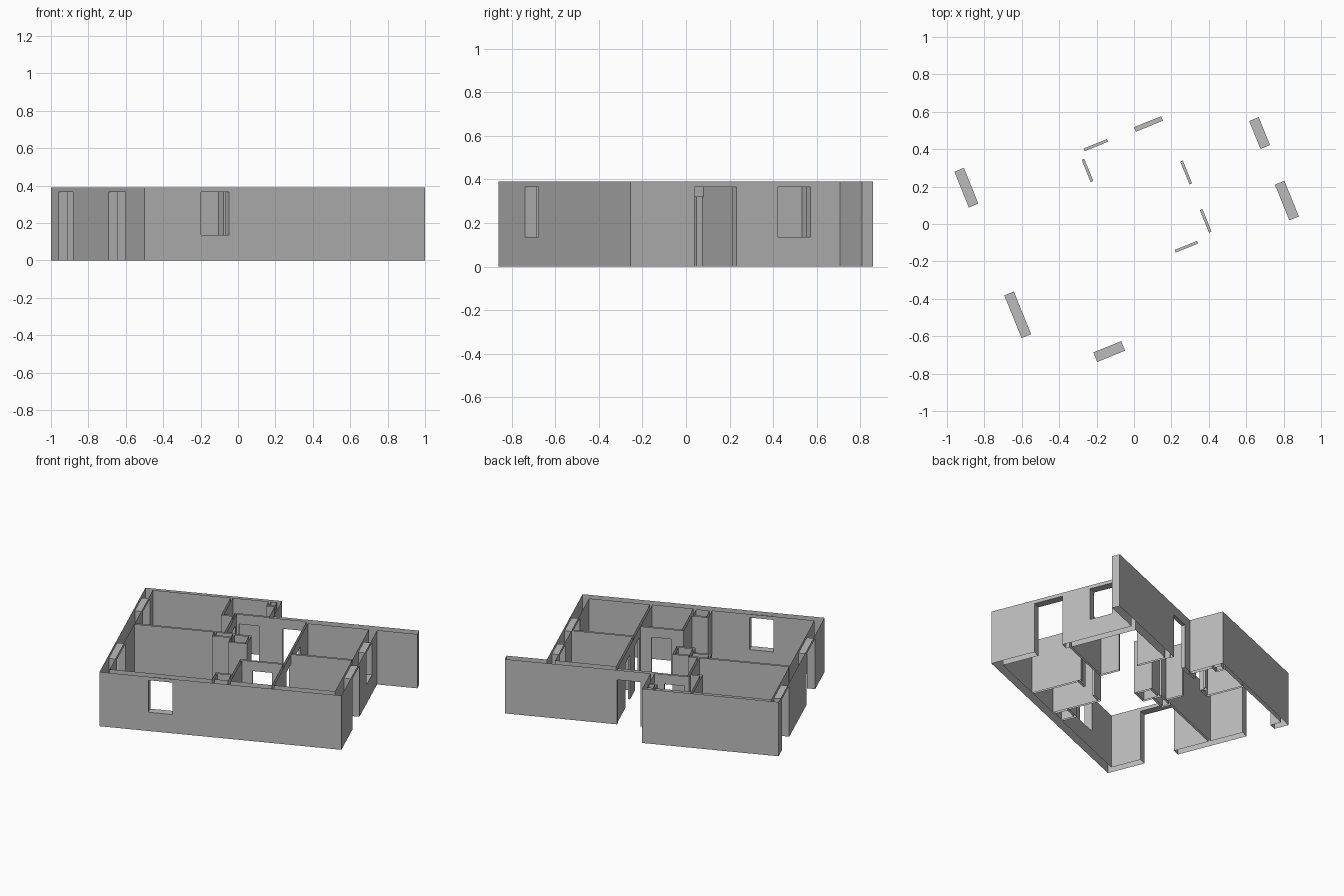
import bpy, bmesh, math
from mathutils import Matrix, Vector

cube = bpy.data.objects.get("Cube")
if cube:
    bpy.data.objects.remove(cube, do_unlink=True)

HEIGHT = 0.39
DOOR, TALL, SILL = 0.32, 0.365, 0.135   # opening heights
T, M, P = 0.055, 0.026, 0.015           # thick, medium and partition walls
WIDTH, DEPTH, BACK = 1.618, 1.333, 1.09

# Plan rectangles (u0, u1, v0, v1), measured along the tilted house axes
outer = [
    (0, WIDTH, 0, T),                         # front
    (0, T, 0, DEPTH),                         # left side
    (WIDTH - T, WIDTH, 0, BACK),              # right side
    (0, 0.912, DEPTH - M, DEPTH),             # back of deep block
    (0.912 - M, 0.912, BACK - M, DEPTH),      # step between blocks
    (0.912 - M, 1.145, BACK - M, BACK),       # entrance wall
    (1.14, 1.887, BACK - T, BACK),            # back and wing wall
]
partitions = [
    (T, 0.67, 0.77, 0.77 + P),                # between the two left rooms
    (0.655, 0.655 + P, 0.77, 1.085),          # left room to hall
    (0.575, 0.575 + P, 1.035, DEPTH - M),     # bathroom side
    (0.575, 0.67, 1.035, 1.035 + P),          # bathroom jog
    (0.655, 0.9, 1.07, 1.07 + P),             # bathroom to hall
    (1.14, 1.14 + P, T, BACK - T),            # hall to right rooms
    (1.14, WIDTH - T, 0.547, 0.547 + P),      # between the two right rooms
    (0.85, 0.85 + P, T, 0.40),                # small room side
    (0.85, 1.15, 0.385, 0.385 + P),           # small room to hall
]


def shaft(u0, u1, v0, v1):
    """Four thin walls around an open duct."""
    return [(u0, u1, v0, v0 + P), (u0, u1, v1 - P, v1),
            (u0, u0 + P, v0, v1), (u1 - P, u1, v0, v1)]


shafts = (shaft(0.83, 0.90, 1.24, 1.32) + shaft(0.74, 0.86, 0.045, 0.165)
          + shaft(0.59, 0.73, 0.71, 0.785) + shaft(0.715, 0.84, 0.64, 0.77))

# Openings (u0, u1, v0, v1, z0, z1)
E = 0.01
openings = [
    (0.327, 0.488, -E, T, SILL, TALL),                      # front window
    (-E, T, 0.27, 0.516, 0, TALL),                          # left doors
    (-E, T, 1.023, 1.229, 0, TALL),
    (WIDTH - T, WIDTH + E, 0.317, 0.523, 0, TALL),          # right door
    (WIDTH - T, WIDTH + E, 0.729, 0.89, SILL, TALL),        # right window
    (0.98, 1.136, BACK - M, BACK + E, 0, DOOR),             # entrance
    (0.687, 0.821, 1.07, 1.07 + P, 0, DOOR),                # inner doors
    (0.655, 0.655 + P, 0.905, 1.033, 0, DOOR),
    (1.14, 1.14 + P, 0.695, 0.827, 0, DOOR),
    (1.14, 1.14 + P, 0.417, 0.547, 0, DOOR),
    (0.936, 1.064, 0.385, 0.385 + P, 0, DOOR),
]

groups = {"outer_walls": outer, "inner_partitions": partitions, "service_shafts": shafts}
everything = [r for rects in groups.values() for r in rects] + [o[:4] for o in openings]


def cuts(values):
    return sorted({round(v, 4) for v in values})


axes = [cuts(v for r in everything for v in r[:2]),
        cuts(v for r in everything for v in r[2:]),
        cuts([0, SILL, DOOR, TALL, HEIGHT])]


def inside(box, point):
    return all(box[2 * a] < point[a] < box[2 * a + 1] for a in range(len(box) // 2))


# Find which part fills each cell of the plan grid
owner = {}
for i in range(len(axes[0]) - 1):
    for j in range(len(axes[1]) - 1):
        u, v = [(axes[a][k] + axes[a][k + 1]) / 2 for a, k in ((0, i), (1, j))]
        name = next((n for n, rects in groups.items()
                     if any(inside(r, (u, v)) for r in rects)), None)
        if name is None:
            continue
        holes = [o for o in openings if inside(o[:4], (u, v))]
        for k in range(len(axes[2]) - 1):
            z = (axes[2][k] + axes[2][k + 1]) / 2
            if not any(inside(o, (u, v, z)) for o in holes):
                owner[i, j, k] = name

grey = bpy.data.materials.new("plaster_grey")
grey.use_nodes = True
grey.diffuse_color = (0.5, 0.5, 0.5, 1)
grey.node_tree.nodes["Principled BSDF"].inputs["Base Color"].default_value = (0.5, 0.5, 0.5, 1)

place = Matrix.Translation((-0.5, -0.86, 0)) @ Matrix.Rotation(math.radians(22), 4, "Z")
meshes = {name: bmesh.new() for name in groups}

# Skin the exposed cell sides; walls stay open at top and bottom
for cell, name in owner.items():
    bm = meshes[name]
    for a in range(3):
        b, c = (a + 1) % 3, (a + 2) % 3
        for side in (0, 1):
            near = list(cell)
            near[a] += 2 * side - 1
            if tuple(near) in owner:
                continue
            if a == 2 and not 0 <= near[2] < len(axes[2]) - 1:
                continue
            loop = []
            for s, t in ((0, 0), (1, 0), (1, 1), (0, 1)):
                co = Vector()
                co[a] = axes[a][cell[a] + side]
                co[b] = axes[b][cell[b] + s]
                co[c] = axes[c][cell[c] + t]
                loop.append(bm.verts.new(place @ co))
            bm.faces.new(loop if side else loop[::-1])

for name, bm in meshes.items():
    bmesh.ops.remove_doubles(bm, verts=bm.verts[:], dist=0.0001)
    bmesh.ops.dissolve_limit(bm, angle_limit=0.02, verts=bm.verts[:], edges=bm.edges[:])
    mesh = bpy.data.meshes.new(name)
    bm.to_mesh(mesh)
    bm.free()
    mesh.materials.append(grey)
    bpy.context.collection.objects.link(bpy.data.objects.new(name, mesh))
